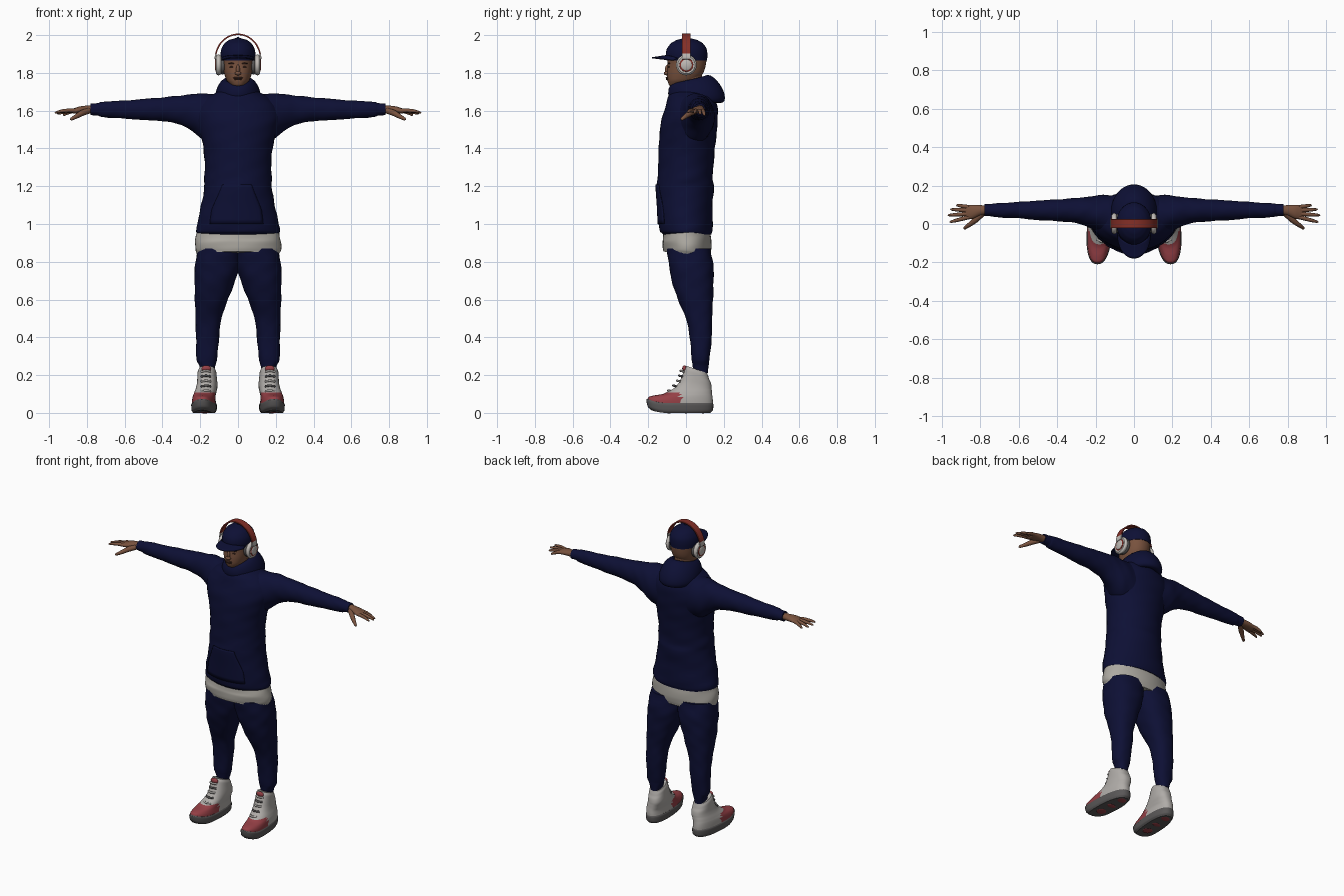
import bpy, bmesh, math
from mathutils import Vector, Matrix

if "Cube" in bpy.data.objects:
    bpy.data.objects.remove(bpy.data.objects["Cube"])


def material(name, rgb):
    m = bpy.data.materials.new(name)
    m.use_nodes = True
    m.diffuse_color = (*rgb, 1)
    m.node_tree.nodes["Principled BSDF"].inputs["Base Color"].default_value = (*rgb, 1)
    return m


navy = material("navy cloth", (.004, .005, .035))
skin = material("brown skin", (.19, .085, .048))
dark_skin = material("dark brown features", (.06, .025, .018))
shirt_white = material("warm white shirt", (.42, .40, .36))
shoe_white = material("shoe off white", (.43, .41, .39))
toe_red = material("dusty red leather", (.30, .05, .06))
sole_grey = material("sole grey", (.10, .095, .095))
phone_white = material("headphone white", (.52, .49, .46))
band_red = material("headband red", (.23, .028, .02))


def finish(name, bm, mats, mirror=False, rule=None, angle=45):
    """Turn a bmesh into a shaded object, optionally mirrored across x."""
    bmesh.ops.recalc_face_normals(bm, faces=bm.faces)
    if rule:
        for f in bm.faces:
            f.material_index = rule(f.calc_center_median())
    mesh = bpy.data.meshes.new(name)
    bm.to_mesh(mesh)
    bm.free()
    ob = bpy.data.objects.new(name, mesh)
    bpy.context.collection.objects.link(ob)
    for m in mats:
        mesh.materials.append(m)
    bpy.ops.object.select_all(action='DESELECT')
    ob.select_set(True)
    bpy.context.view_layer.objects.active = ob
    bpy.ops.object.shade_smooth_by_angle(angle=math.radians(angle))
    if mirror:
        ob.modifiers.new("mirror", 'MIRROR').use_mirror_merge = False
    return ob


def skin_rings(rings, closed=True, loop=False, caps=True):
    """Bridge a list of point rings into faces."""
    bm = bmesh.new()
    vs = [[bm.verts.new(p) for p in r] for r in rings]
    n = len(vs[0])
    for i in range(len(vs) if loop else len(vs) - 1):
        a, b = vs[i], vs[(i + 1) % len(vs)]
        for j in range(n if closed else n - 1):
            k = (j + 1) % n
            bm.faces.new((a[j], a[k], b[k], b[j]))
    if caps and closed and not loop:
        bm.faces.new(vs[0])
        bm.faces.new(vs[-1])
    return bm


def smooth_keys(keys, steps):
    """Catmull-Rom interpolation between section keys."""
    out = []
    for i in range(len(keys) - 1):
        p = [Vector(keys[max(0, min(len(keys) - 1, i + d))]) for d in (-1, 0, 1, 2)]
        for s in range(steps):
            t = s / steps
            m1, m2 = (p[2] - p[0]) / 2, (p[3] - p[1]) / 2
            h = t * t * (3 - 2 * t)
            v = p[1] * (1 - h) + p[2] * h + m1 * (t * (1 - t) ** 2) - m2 * (t * t * (1 - t))
            v[0] = keys[i][0] + (keys[i + 1][0] - keys[i][0]) * t
            out.append(v)
    return out + [Vector(keys[-1])]


def section(key, axis='z', power=2, fold=0, sides=40, span=(0, math.tau), grow=0):
    """Superellipse between low and high bounds; key = (t, lo, hi, lo, hi)."""
    t, a0, a1, b0, b1 = key
    pts = []
    for i in range(sides):
        a = span[0] + (span[1] - span[0]) * i / sides
        c, s = math.cos(a), math.sin(a)
        f = 1 + fold * (math.sin(3 * a + t * 45) + math.sin(5 * a - t * 70))
        u = (a0 + a1) / 2 + f * ((a1 - a0) / 2 + grow) * math.copysign(abs(c) ** (2 / power), c)
        v = (b0 + b1) / 2 + f * ((b1 - b0) / 2 + grow) * math.copysign(abs(s) ** (2 / power), s)
        pts.append(Vector((u, v, t) if axis == 'z' else (t, u, v)))
    return pts


def loft(name, keys, mats, axis='z', power=2, fold=0, steps=4, warp=None, **kw):
    rings = [section(k, axis, power, fold) for k in smooth_keys(keys, steps)]
    if warp:
        rings = [[warp(p) for p in r] for r in rings]
    return finish(name, skin_rings(rings), mats, **kw)


def sym(keys):
    return [(z, -w, w, y0, y1) for z, w, y0, y1 in keys]


def tube(name, pts, radii, mat, sides=10):
    rings = []
    pts = [Vector(p) for p in pts]
    for i, p in enumerate(pts):
        d = pts[min(i + 1, len(pts) - 1)] - pts[max(i - 1, 0)]
        q = d.to_track_quat('Z', 'Y')
        rings.append([p + q @ Vector((math.cos(a), math.sin(a), 0)) * radii[i]
                      for a in (math.tau * j / sides for j in range(sides))])
    return finish(name, skin_rings(rings), [mat], mirror=True, angle=60)


def blob(name, loc, size, mat, mirror=False):
    bm = bmesh.new()
    m = Matrix.Translation(loc) @ Matrix.Diagonal((*size, 1))
    bmesh.ops.create_uvsphere(bm, u_segments=20, v_segments=12, radius=1, matrix=m)
    return finish(name, bm, [mat], mirror)


# Hooded sweater: body, front pocket, sleeves, hood
body = sym([(.945, .212, -.12, .135), (.96, .222, -.137, .14), (1, .215, -.145, .142),
            (1.1, .195, -.15, .14), (1.2, .178, -.156, .148), (1.24, .18, -.15, .141),
            (1.3, .175, -.148, .145), (1.4, .183, -.145, .153), (1.48, .2, -.14, .162),
            (1.55, .222, -.13, .168), (1.62, .212, -.11, .166), (1.67, .165, -.095, .15),
            (1.7, .11, -.08, .13), (1.72, .07, -.05, .11)])
loft("sweater_body", body, [navy], fold=.006)
pocket = []
for k in smooth_keys(body, 4):
    if 1 <= k[0] <= 1.22:
        half = .75 - 2.2 * max(0, k[0] - 1.08)
        mid = -math.pi / 2
        pocket.append(section(k, sides=16, span=(mid - half, mid + half), grow=.005))
finish("sweater_pocket", skin_rings(pocket, closed=False), [navy]).modifiers.new("thick", 'SOLIDIFY').thickness = .006
loft("sleeve", [(.1, -.07, .15, 1.42, 1.69), (.18, -.045, .15, 1.44, 1.69),
                (.24, -.015, .142, 1.49, 1.688), (.3, .005, .135, 1.525, 1.68),
                (.4, .015, .128, 1.545, 1.67), (.5, .02, .122, 1.55, 1.662),
                (.6, .03, .115, 1.558, 1.653), (.68, .032, .11, 1.562, 1.65),
                (.73, .037, .107, 1.568, 1.645), (.74, .04, .105, 1.574, 1.64),
                (.78, .042, .104, 1.576, 1.638)],
     [navy], axis='x', fold=.012, mirror=True)
hood = []
for i in range(48):
    a = math.tau * i / 48
    b = (1 + math.cos(a)) / 2
    out = Vector((math.sin(a), math.cos(a), 0))
    mid = Vector((.082 * math.sin(a), .04 + .11 * math.cos(a), 1.7 + .015 * b))
    lean = (Vector((0, 0, 1)) - out * (.1 + .55 * b)).normalized()
    side = (out + Vector((0, 0, .1 + .55 * b))).normalized()
    hood.append([mid + lean * math.cos(t) * (.045 + .04 * b) + side * math.sin(t) * (.024 + .014 * b)
                 for t in (math.tau * j / 20 for j in range(20))])
finish("hood", skin_rings(hood, loop=True), [navy])

# Long shirt hem
loft("shirt_hem", sym([(.842, .218, -.118, .128), (.86, .226, -.122, .132), (.9, .228, -.125, .134),
                       (.96, .218, -.118, .13)]),
     [shirt_white], fold=.006,
     warp=lambda p: Vector((p.x, p.y, p.z - .1 * p.y * (p.z < .9))))

# Loose trousers
loft("trouser_leg", [(.21, .13, .195, .04, .115), (.25, .12, .205, .035, .12), (.28, .111, .22, .03, .124),
                     (.4, .1, .222, .02, .137), (.5, .088, .225, 0, .138), (.6, .053, .228, -.043, .143),
                     (.7, .015, .23, -.075, .146), (.78, -.01, .228, -.09, .145), (.87, -.02, .215, -.1, .13)],
     [navy], power=2.3, fold=.012, mirror=True)


# High-top shoes
def shoe_warp(p):
    lift = 2 * max(0, -.1 - p.y) ** 2
    drop = .35 * max(0, p.y) * max(0, min(1, (p.z - .12) / .1))
    return Vector((p.x - .06 * p.y, p.y, p.z + lift - drop))


loft("shoe_upper", [(.04, .115, .24, -.205, .142), (.065, .118, .24, -.198, .142), (.085, .12, .238, -.165, .14),
                    (.1, .118, .234, -.12, .138), (.13, .113, .225, -.065, .136), (.16, .112, .22, -.038, .135),
                    (.2, .115, .218, -.02, .13), (.235, .118, .216, -.008, .118), (.25, .124, .21, .002, .112)],
     [shoe_white, toe_red], power=2.4, mirror=True, warp=shoe_warp,
     rule=lambda c: int(c.y < -.03 and c.z < .105))
loft("shoe_sole", [(0, .122, .236, -.185, .13), (.012, .113, .242, -.203, .142), (.045, .112, .244, -.21, .145),
                   (.052, .116, .24, -.206, .142)],
     [sole_grey], power=2.4, mirror=True, warp=shoe_warp)
for y, length in ((-.09, .03), (.0, .018), (.09, .025)):
    blob("sole_patch", (.177 - .06 * y, y, .001), (.03, length, .003), toe_red, True)
for i in range(5):
    y, z = -.105 + .024 * i, .115 + .026 * i
    y = (-.092, -.066, -.046, -.034, -.026)[i]
    tube("shoe_lace", [(.145, y + .014, z), (.168, y - .002, z + .004), (.195, y + .014, z)],
         [.006] * 3, sole_grey if i % 2 else shoe_white)
blob("tongue_tab", (.168, -.008, .235), (.026, .012, .017), toe_red, True)

# Hands with spread fingers
loft("palm", [(.76, .05, .097, 1.585, 1.63), (.8, .045, .098, 1.586, 1.627),
              (.84, .028, .1, 1.585, 1.622), (.87, .025, .098, 1.584, 1.612), (.882, .034, .09, 1.59, 1.606)],
     [skin], axis='x', mirror=True)
fingers = {"little": (.088, .925, .098, 1.575), "ring": (.071, .957, .076, 1.582),
           "middle": (.053, .97, .046, 1.588), "index": (.036, .96, .01, 1.592)}
for name, (y, tx, ty, tz) in fingers.items():
    base, tip = Vector((.86, y, 1.6)), Vector((tx, ty, tz))
    path = [base.lerp(tip, t) + Vector((0, 0, .02 * t * (1 - t))) for t in (0, .35, .7, .95, 1)]
    tube(name + "_finger", path, [.011, .0105, .009, .006, .002], skin)
tube("thumb", [(.79, .055, 1.6), (.825, .022, 1.588), (.855, -.002, 1.57), (.883, -.022, 1.555), (.888, -.025, 1.552)],
     [.016, .016, .012, .008, .002], skin)

# Neck, head and face
loft("neck", sym([(1.66, .06, -.03, .085), (1.72, .056, -.04, .078), (1.8, .058, -.04, .085)]), [skin])
loft("head", sym([(1.727, .02, -.078, -.03), (1.735, .038, -.09, .01), (1.76, .06, -.098, .06),
                  (1.8, .074, -.1, .092), (1.85, .081, -.097, .106), (1.9, .084, -.1, .108),
                  (1.94, .07, -.08, .09)]), [skin], power=2.2)
blob("nose_tip", (0, -.103, 1.798), (.017, .014, .011), skin)
blob("nose_bridge", (0, -.098, 1.818), (.01, .013, .026), skin)
blob("upper_lip", (0, -.1, 1.774), (.026, .008, .005), dark_skin)
blob("lower_lip", (0, -.099, 1.766), (.022, .008, .005), dark_skin)
blob("eye", (.032, -.09, 1.832), (.014, .005, .004), dark_skin, True)
blob("eyebrow", (.033, -.09, 1.85), (.019, .006, .004), dark_skin, True)
blob("ear", (.08, .008, 1.84), (.012, .022, .034), skin, True)

# Cap with curved brim
loft("cap_crown", sym([(1.866, .089, -.104, .112), (1.9, .092, -.107, .113), (1.93, .087, -.1, .108),
                       (1.958, .07, -.078, .088), (1.975, .046, -.048, .058), (1.985, .012, -.01, .02)]), [navy])
brim = []
for j in range(7):
    v = j / 6
    row = []
    for i in range(21):
        u = -1 + i / 10
        a = u * 1.35
        row.append((.09 * math.sin(a), -.02 - (.08 + .08 * v) * math.cos(a) ** .8, 1.895 - .016 * u * u - .012 * v))
    brim.append(row)
finish("cap_brim", skin_rings(brim, closed=False), [navy]).modifiers.new("thick", 'SOLIDIFY').thickness = .006
blob("cap_button", (0, .005, 1.985), (.009, .009, .005), navy)


# Headphones
def cup(name, x0, x1, r, mat):
    e = (x1 - x0) * .3
    keys = [(x, .002 - q, .002 + q, 1.842 - q, 1.842 + q)
            for x, q in ((x0, r * .9), (x0 + e, r), (x1 - e, r), (x1, r * .85))]
    loft(name, keys, [mat], axis='x', mirror=True)


cup("ear_cushion", .07, .094, .05, sole_grey)
cup("ear_shell", .09, .116, .054, phone_white)
cup("ear_ring", .112, .119, .036, band_red)
cup("ear_cap", .114, .122, .029, phone_white)
band = []
for i in range(41):
    a = math.pi * i / 40
    band.append([(.116 * math.cos(a), y, 1.872 + .128 * math.sin(a)) for y in (-.021, -.019, .023, .025)])
finish("headband", skin_rings(band, closed=False), [band_red, phone_white],
       rule=lambda c: int(c.z < 1.905)).modifiers.new("thick", 'SOLIDIFY').thickness = -.008
